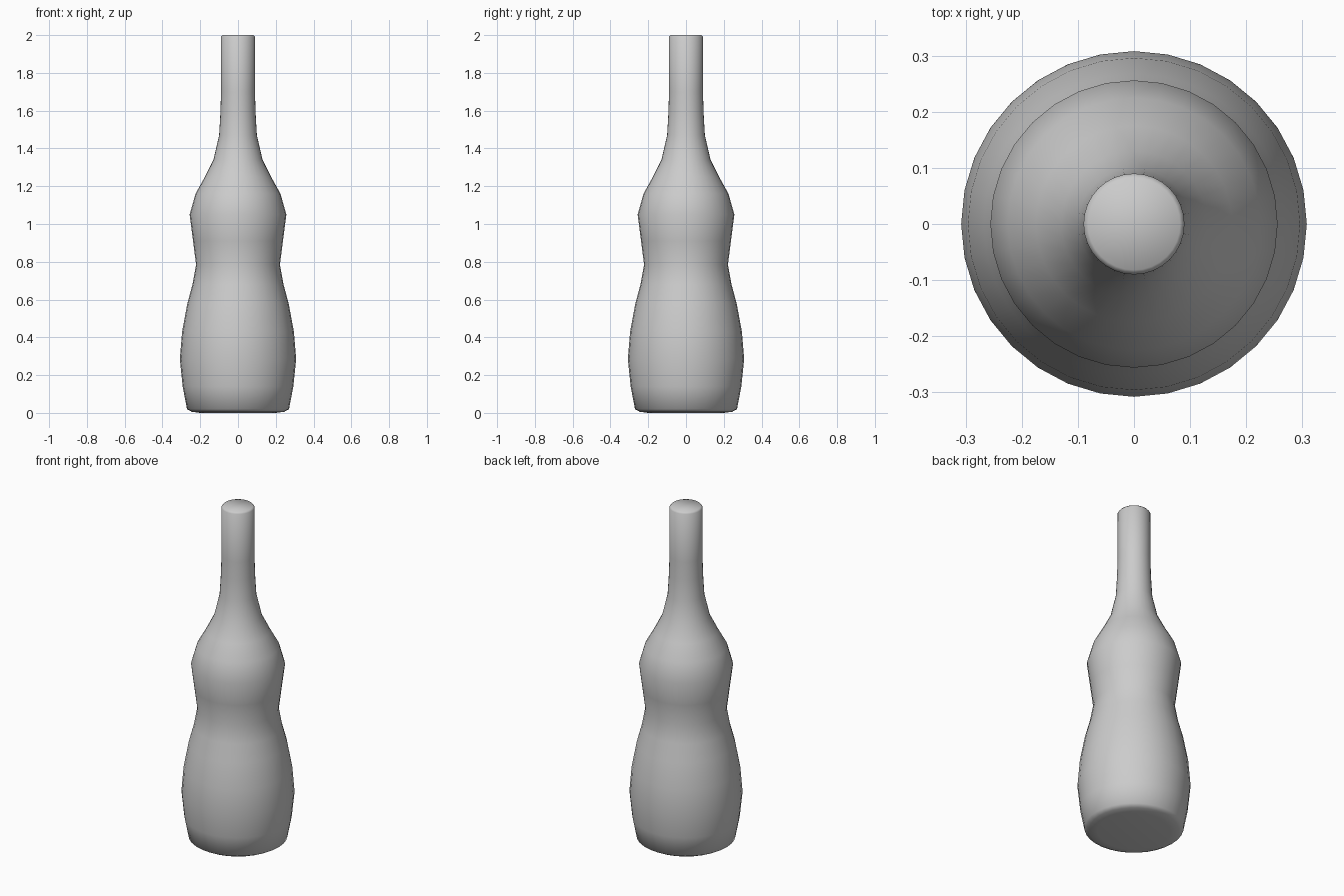
import bpy, bmesh
from math import cos, sin, tau

if "Cube" in bpy.data.objects:
    bpy.data.objects.remove(bpy.data.objects["Cube"])

SIDES = 32
# Bottle outline: (radius, height) from base to mouth
PROFILE = [(0.20, 0.0), (0.245, 0.006), (0.27, 0.02), (0.293, 0.14), (0.308, 0.285),
           (0.296, 0.43), (0.268, 0.58), (0.241, 0.68), (0.222, 0.785),
           (0.238, 0.91), (0.256, 1.05), (0.225, 1.16), (0.175, 1.25),
           (0.130, 1.34), (0.100, 1.47), (0.093, 1.59), (0.090, 1.70),
           (0.090, 1.99), (0.082, 2.0)]

# Revolve the outline into closed rings
bm = bmesh.new()
rings = [[bm.verts.new((r * cos(tau * i / SIDES), r * sin(tau * i / SIDES), z))
          for i in range(SIDES)] for r, z in PROFILE]
for low, high in zip(rings, rings[1:]):
    for i in range(SIDES):
        j = (i + 1) % SIDES
        bm.faces.new((low[i], low[j], high[j], high[i]))

# Base and mouth caps
bm.faces.new(rings[0][::-1])
bm.faces.new(rings[-1])
for f in bm.faces:
    f.smooth = True

mesh = bpy.data.meshes.new("bottle")
bm.to_mesh(mesh)
bm.free()
bottle = bpy.data.objects.new("bottle", mesh)
bpy.context.collection.objects.link(bottle)
